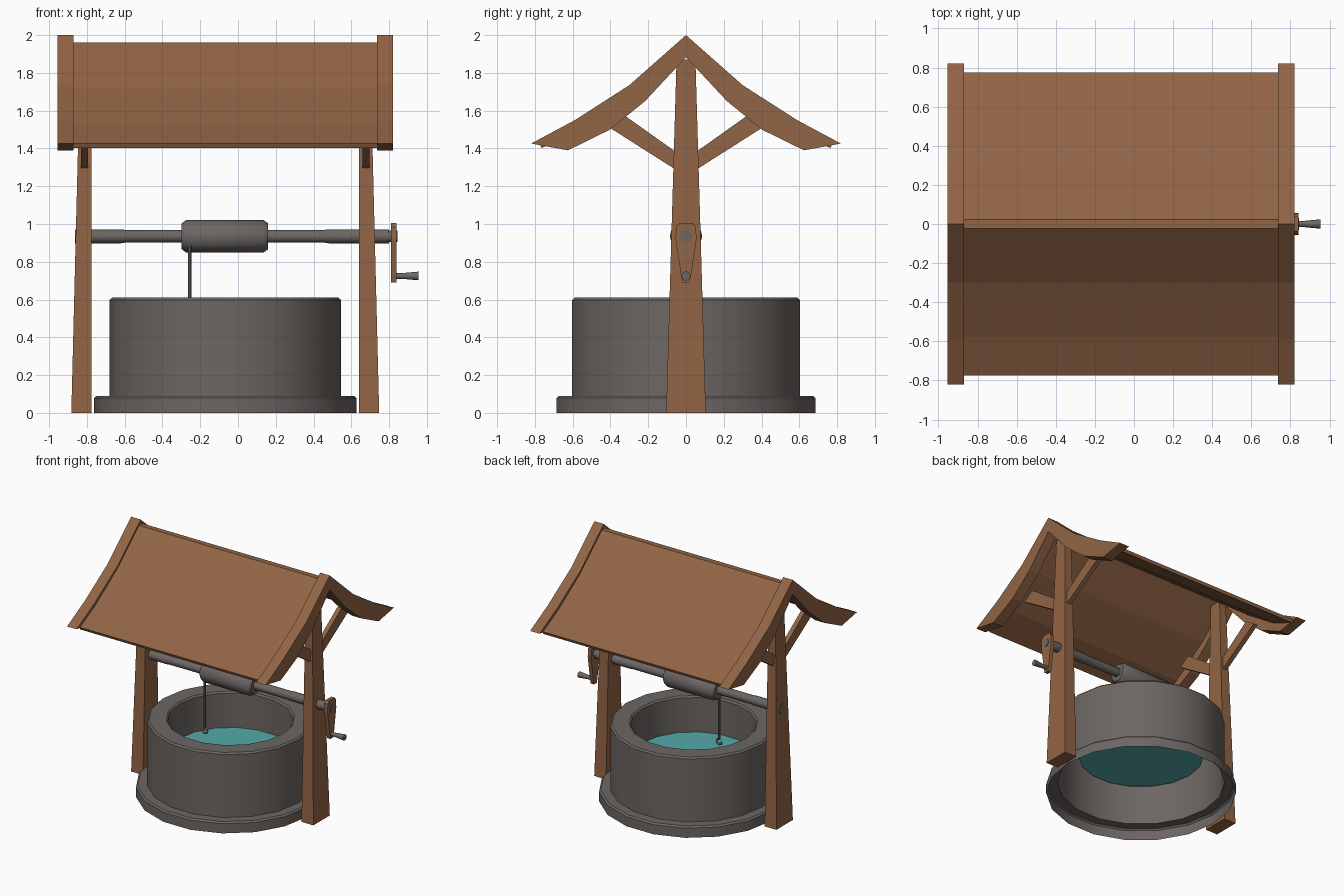
import bpy, bmesh, math

if "Cube" in bpy.data.objects:
    bpy.data.objects.remove(bpy.data.objects["Cube"])

CX = -0.0675  # middle of the well and roof (the crank sticks out to the right)


def material(name, rgb):
    m = bpy.data.materials.new(name)
    m.diffuse_color = (*rgb, 1)
    m.use_nodes = True
    m.node_tree.nodes["Principled BSDF"].inputs["Base Color"].default_value = m.diffuse_color
    return m


WOOD = material("brown wood", (0.285, 0.128, 0.060))
STONE = material("grey stone", (0.150, 0.134, 0.124))
WATER = material("teal water", (0.090, 0.400, 0.400))


def finish(name, bm, mat, smooth=None):
    bmesh.ops.recalc_face_normals(bm, faces=bm.faces)
    me = bpy.data.meshes.new(name)
    bm.to_mesh(me)
    bm.free()
    ob = bpy.data.objects.new(name, me)
    bpy.context.collection.objects.link(ob)
    me.materials.append(mat)
    if smooth:
        bpy.ops.object.select_all(action='DESELECT')
        ob.select_set(True)
        bpy.context.view_layer.objects.active = ob
        bpy.ops.object.shade_smooth_by_angle(angle=math.radians(smooth))
    return ob


def lathe(name, profile, n, mat, axis='z', loc=(0, 0, 0), caps=True, smooth=40):
    """Revolve (radius, height) points around the z or x axis."""
    bm = bmesh.new()
    rings = []
    for r, h in profile:
        ring = []
        for i in range(n):
            a = 2 * math.pi * i / n
            c, s = r * math.cos(a), r * math.sin(a)
            p = (c, s, h) if axis == 'z' else (h, c, s)
            ring.append(bm.verts.new([p[k] + loc[k] for k in range(3)]))
        rings.append(ring)
    for a, b in zip(rings, rings[1:]):
        for i in range(n):
            j = (i + 1) % n
            bm.faces.new((a[i], a[j], b[j], b[i]))
    if caps:
        bm.faces.new(rings[0])
        bm.faces.new(rings[-1])
    return finish(name, bm, mat, smooth)


def slab(name, pts, x0, x1, mat):
    """Extrude a (y, z) outline from x0 to x1."""
    bm = bmesh.new()
    a = [bm.verts.new((x0, y, z)) for y, z in pts]
    b = [bm.verts.new((x1, y, z)) for y, z in pts]
    bm.faces.new(a)
    bm.faces.new(b)
    for i in range(len(pts)):
        j = (i + 1) % len(pts)
        bm.faces.new((a[i], a[j], b[j], b[i]))
    return finish(name, bm, mat)


def both(half):
    """Mirror an open half outline in y."""
    return half + [(-y, z) for y, z in reversed(half)]


def arch(outer, inner):
    """Closed roof section from right-half outer and inner curves."""
    left = [(-y, z) for y, z in reversed(outer) if y > 0]
    left_in = [(-y, z) for y, z in inner if y > 0]
    right_in = list(reversed(inner))
    return left + outer + right_in + list(reversed(left_in))[::-1]


# Stone wall: an open shell with a stepped foot
lathe("stone_wall", [(0.695, 0), (0.695, 0.078), (0.683, 0.09), (0.6125, 0.09),
                     (0.6125, 0.598), (0.60, 0.61), (0.472, 0.61), (0.46, 0.598),
                     (0.46, 0.315)], 18, STONE, loc=(CX, 0, 0), caps=False)

# Water disc
bm = bmesh.new()
bm.faces.new([bm.verts.new((CX + 0.46 * math.cos(math.tau * i / 18),
                            0.46 * math.sin(math.tau * i / 18), 0.32)) for i in range(18)])
finish("water", bm, WATER)

# Roof panel with a flat ridge
outer = [(0.022, 1.96), (0.30, 1.715), (0.575, 1.53), (0.775, 1.425)]
inner = [(0.0, 1.92), (0.26, 1.69), (0.55, 1.495), (0.765, 1.402)]
inner_left = [(-y, z) for y, z in inner[1:]]
outer_left = [(-y, z) for y, z in reversed(outer)]
slab("roof_panel", outer_left + outer + inner[::-1] + inner_left, -0.875, 0.74, WOOD)

# Gable boards, posts and braces on both ends
g_out = [(0.0, 2.0), (0.30, 1.735), (0.59, 1.549), (0.82, 1.426)]
g_in = [(0.0, 1.883), (0.217, 1.65), (0.405, 1.498), (0.625, 1.39)]
gable = ([(-y, z) for y, z in g_out[:0:-1]] + g_out + g_in[::-1]
         + [(-y, z) for y, z in g_in[1:]])
for side, name in ((-1, "left"), (1, "right")):
    slab(name + "_gable", gable, CX + side * 0.803, CX + side * 0.8875, WOOD)

    # Tapered post, flat on its inner side
    bm = bmesh.new()
    rings = []
    for z, hy, xo in ((0, 0.105, 0.815), (1.87, 0.05, 0.768)):
        rings.append([bm.verts.new((CX + side * x, y, z)) for x, y in
                      ((0.709, -hy), (xo, -hy), (xo, hy), (0.709, hy))])
    for i in range(4):
        j = (i + 1) % 4
        bm.faces.new((rings[0][i], rings[0][j], rings[1][j], rings[1][i]))
    bm.faces.new(rings[0])
    bm.faces.new(rings[1])
    finish(name + "_post", bm, WOOD)

    for s, where in ((-1, "front"), (1, "back")):
        brace = [(s * y, z) for y, z in
                 ((0.03, 1.272), (0.03, 1.365), (0.33, 1.578), (0.42, 1.52))]
        slab(f"{name}_{where}_brace", brace, CX + side * 0.727, CX + side * 0.764, WOOD)

# Axle and winding drum
lathe("axle", [(0.037, -0.862), (0.037, -0.62), (0.034, -0.60), (0.034, 0.46),
               (0.037, 0.48), (0.037, 0.80), (0.03, 0.80), (0.03, 0.845)],
      12, STONE, 'x', (0, 0, 0.935))
lathe("drum", [(0.068, -0.298), (0.086, -0.275), (0.086, 0.135), (0.068, 0.16)],
      12, STONE, 'x', (0, 0, 0.935))

# Crank arm: teardrop plate
arm = both([(0.035, 1.005), (0.052, 0.985), (0.056, 0.92), (0.026, 0.725), (0.018, 0.69)])
slab("crank_arm", arm, 0.81, 0.84, WOOD)
lathe("crank_handle", [(0.016, 0.835), (0.016, 0.87), (0.024, 0.955)], 10, STONE, 'x', (0, 0, 0.725))

# Rope with a small hook
lathe("rope", [(0.01, 0.50), (0.01, 0.90)], 8, STONE, loc=(-0.255, -0.06, 0))
cu = bpy.data.curves.new("hook", 'CURVE')
cu.dimensions = '3D'
cu.bevel_depth = 0.009
cu.bevel_resolution = 1
cu.use_fill_caps = True
sp = cu.splines.new('POLY')
pts = [(0, 0.51)] + [(0.022 * math.sin(a), 0.483 + 0.022 * math.cos(a))
                     for a in [math.radians(d) for d in range(0, 271, 45)]]
sp.points.add(len(pts) - 1)
for p, (x, z) in zip(sp.points, pts):
    p.co = (-0.255 + x, -0.06, z, 1)
cu.materials.append(STONE)
bpy.context.collection.objects.link(bpy.data.objects.new("hook", cu))
